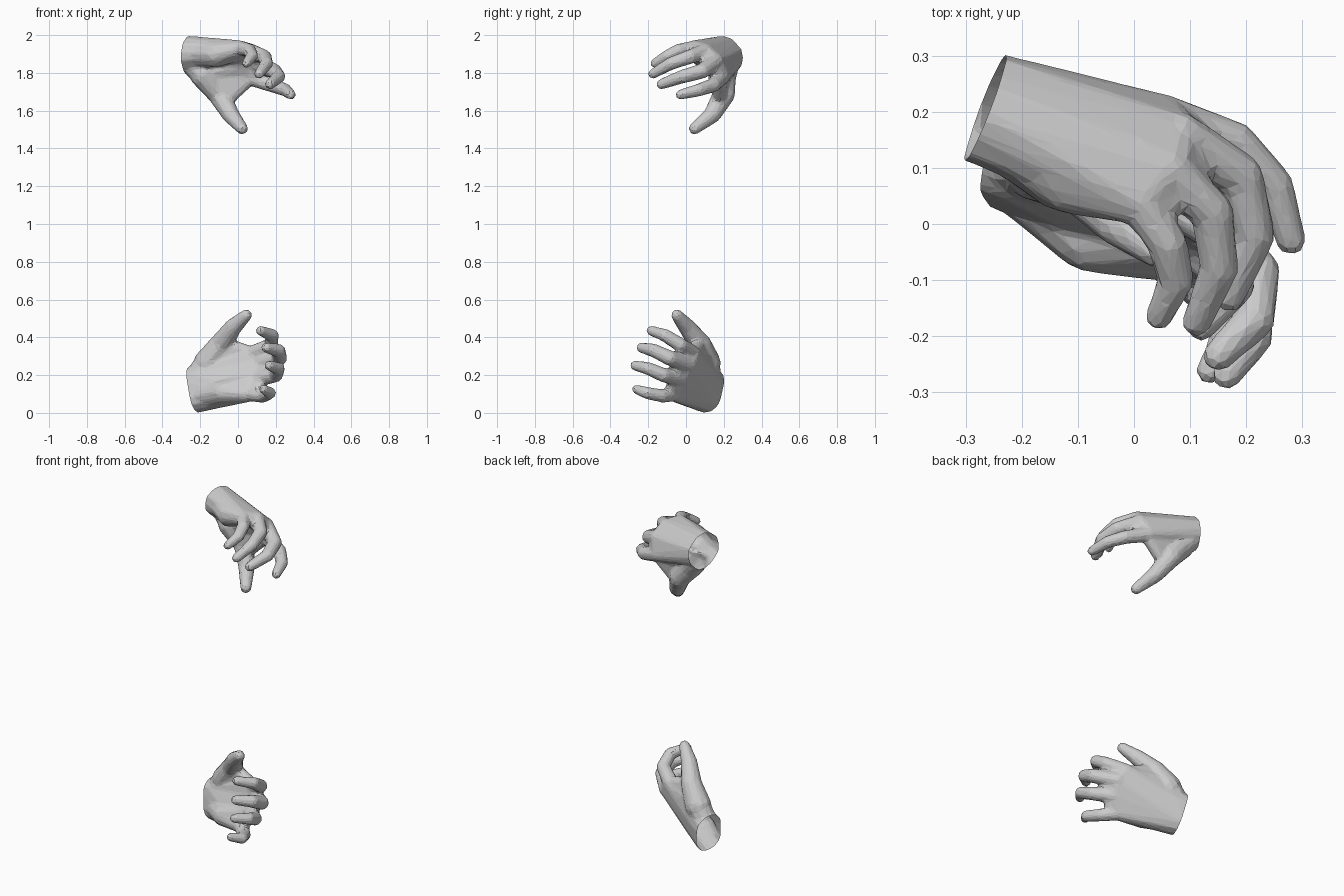
import bpy, bmesh
from mathutils import Vector, Matrix

if "Cube" in bpy.data.objects:
    bpy.data.objects.remove(bpy.data.objects["Cube"])


def add_hull(target, balls):
    """Append the convex hull of several (point, radius) balls."""
    bm = bmesh.new()
    for p, r in balls:
        bmesh.ops.create_icosphere(bm, subdivisions=2, radius=r,
                                   matrix=Matrix.Translation(p))
    bmesh.ops.delete(bm, geom=bm.faces[:], context='FACES_ONLY')
    bmesh.ops.delete(bm, geom=bm.edges[:], context='EDGES_FACES')
    res = bmesh.ops.convex_hull(bm, input=bm.verts[:])
    junk = {v for v in res["geom_interior"] + res["geom_unused"]
            if isinstance(v, bmesh.types.BMVert)}
    bmesh.ops.delete(bm, geom=list(junk), context='VERTS')
    bmesh.ops.recalc_face_normals(bm, faces=bm.faces[:])
    me = bpy.data.meshes.new("tmp")
    bm.to_mesh(me)
    bm.free()
    target.from_mesh(me)
    bpy.data.meshes.remove(me)


def make_hand(name, wrist, axis, normal, spread, wrist_r, heel, web, fingers, thumb):
    c, n = Vector(wrist), Vector(normal).normalized()
    a = Vector(axis).normalized()
    bm = bmesh.new()
    # forearm stub, overshooting the cut plane
    ends = [c + a * spread, c - a * spread]
    stub = [(e, wrist_r) for e in ends]
    add_hull(bm, stub + [(e - n * 0.12, wrist_r) for e in ends])
    # palm, one wedge for each pair of knuckles, with skin between the fingers
    knuckles = [Vector(f[0]) for f in fingers]
    roots = [k.lerp(Vector(f[1]), 0.4) for k, f in zip(knuckles, fingers)]
    for i in range(3):
        k1, k2 = knuckles[i], knuckles[i + 1]
        add_hull(bm, stub + [(k1, 0.043), (k2, 0.043)])
        add_hull(bm, [(k1, 0.038), (k2, 0.038), (roots[i], 0.03), (roots[i + 1], 0.03)])
    # heel of the palm on the little finger side
    heel_ball = (Vector(heel[:3]), heel[3])
    add_hull(bm, [(ends[1], wrist_r * 0.8), heel_ball, (knuckles[3], 0.043)])
    add_hull(bm, [heel_ball, (knuckles[3], 0.04), (knuckles[2], 0.04)])
    # fingers
    for f, w in zip(fingers, (1.0, 1.06, 1.0, 0.93)):
        for i in range(3):
            r = (0.044, 0.039, 0.035, 0.027)
            add_hull(bm, [(Vector(f[i]), r[i] * w), (Vector(f[i + 1]), r[i + 1] * w)])
    # thumb, its muscle and the web to the first finger
    t = [Vector(p) for p in thumb]
    radii = (0.076, 0.060, 0.047, 0.032)
    for i in range(3):
        add_hull(bm, [(t[i], radii[i]), (t[i + 1], radii[i + 1])])
    add_hull(bm, [(ends[0], wrist_r * 0.8), (t[0], 0.07), (t[1], 0.045)])
    add_hull(bm, [(t[0], 0.055), (t[1].lerp(t[2], web), 0.037),
                  (knuckles[0].lerp(roots[0], web), 0.034)])
    add_hull(bm, [(t[0], 0.06), (knuckles[1], 0.036), (knuckles[0], 0.036)])

    me = bpy.data.meshes.new(name)
    bm.to_mesh(me)
    bm.free()
    ob = bpy.data.objects.new(name, me)
    bpy.context.collection.objects.link(ob)
    # fuse, soften, then reduce to flat facets
    m = ob.modifiers.new("fuse", 'REMESH')
    m.mode, m.voxel_size = 'VOXEL', 0.008
    m = ob.modifiers.new("soften", 'SMOOTH')
    m.factor, m.iterations = 0.5, 8
    m = ob.modifiers.new("facet", 'DECIMATE')
    m.ratio = 0.07
    dg = bpy.context.evaluated_depsgraph_get()
    done = bpy.data.meshes.new_from_object(ob.evaluated_get(dg))
    ob.modifiers.clear()
    # open wrist
    bm = bmesh.new()
    bm.from_mesh(done)
    bmesh.ops.bisect_plane(bm, geom=bm.verts[:] + bm.edges[:] + bm.faces[:],
                           plane_co=c, plane_no=n, clear_inner=True)
    for f in bm.faces:
        f.smooth = False
    bm.to_mesh(done)
    bm.free()
    ob.data = done
    return ob


# upper hand: fingers from first to little: knuckle, two joints, tip
make_hand(
    "upper_hand", (-0.265, 0.206, 1.895), (0.13, 0.75, -0.65), (1, -0.4, -0.1),
    0.016, 0.092, (-0.12, 0.09, 1.90, 0.072), 0.4,
    [[(0.05, 0.19, 1.78), (0.18, 0.145, 1.735), (0.25, 0.07, 1.71), (0.28, -0.03, 1.685)],
     [(0.08, 0.155, 1.86), (0.19, 0.085, 1.81), (0.215, -0.02, 1.78), (0.17, -0.13, 1.74)],
     [(0.06, 0.10, 1.915), (0.14, 0.02, 1.885), (0.152, -0.08, 1.85), (0.112, -0.175, 1.795)],
     [(0.01, 0.04, 1.93), (0.06, -0.035, 1.92), (0.075, -0.10, 1.89), (0.045, -0.165, 1.85)]],
    [(-0.18, 0.19, 1.79), (-0.10, 0.20, 1.685), (-0.04, 0.14, 1.58), (0.022, 0.045, 1.505)])

# lower hand
make_hand(
    "lower_hand", (-0.235, 0.117, 0.122), (0.1, 0.1, 0.9), (1, -0.35, 0.25),
    0.043, 0.084, (-0.08, -0.025, 0.11, 0.062), 0.05,
    [[(0.08, 0.035, 0.315), (0.175, -0.03, 0.36), (0.182, -0.11, 0.41), (0.12, -0.183, 0.435)],
     [(0.12, 0.01, 0.255), (0.22, -0.085, 0.29), (0.215, -0.17, 0.33), (0.15, -0.235, 0.345)],
     [(0.10, -0.03, 0.18), (0.20, -0.12, 0.20), (0.215, -0.20, 0.235), (0.165, -0.27, 0.25)],
     [(0.055, -0.06, 0.10), (0.135, -0.13, 0.09), (0.17, -0.205, 0.105), (0.135, -0.262, 0.125)]],
    [(-0.16, 0.11, 0.265), (-0.09, 0.075, 0.365), (-0.025, 0.005, 0.455), (0.043, -0.048, 0.517)])
